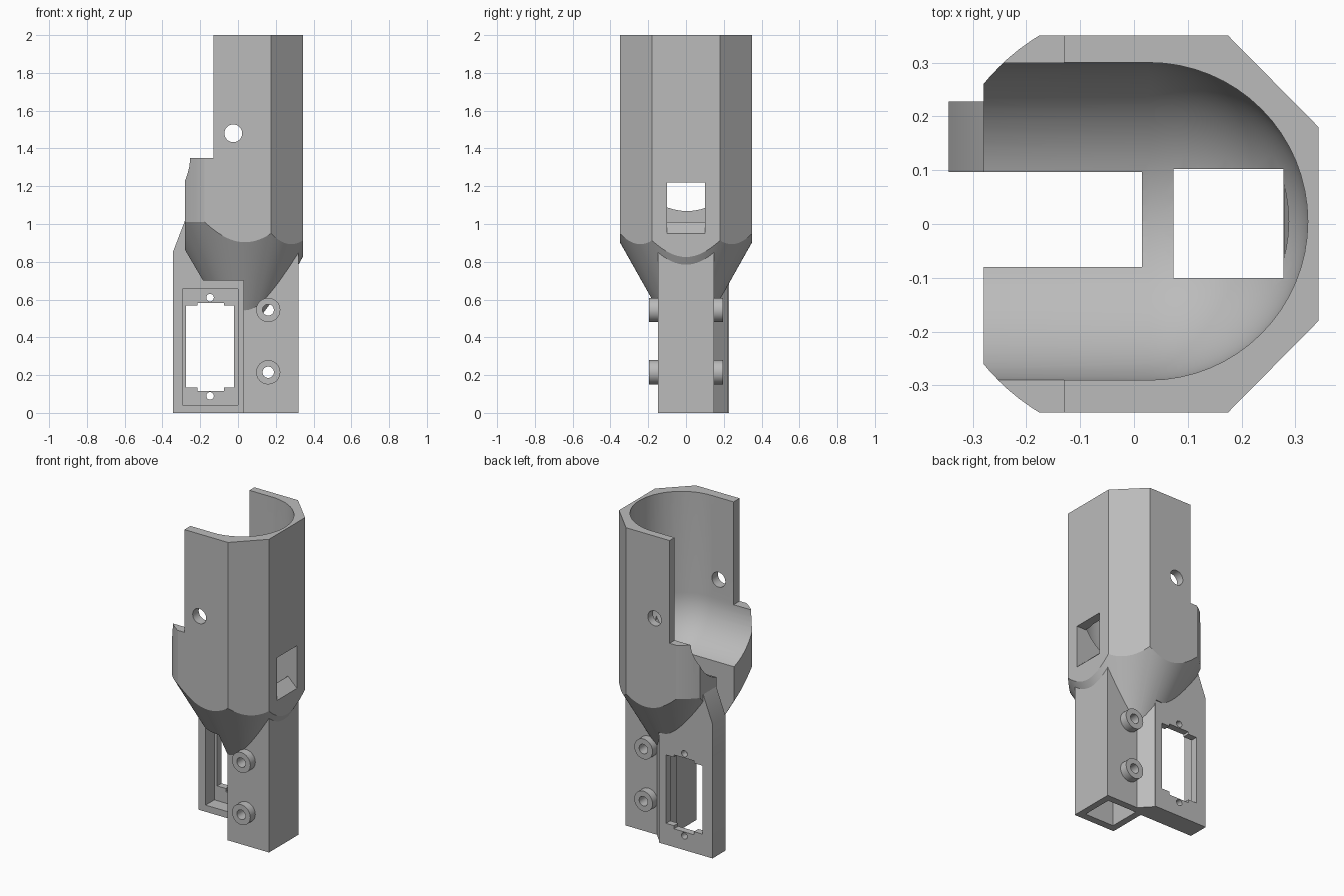
import bpy, bmesh, math
from mathutils import Vector, Matrix

cube = bpy.data.objects.get("Cube")
if cube:
    bpy.data.objects.remove(cube, do_unlink=True)

grey = bpy.data.materials.new("plain grey")
grey.use_nodes = True
grey.diffuse_color = (0.5, 0.5, 0.5, 1)
grey.node_tree.nodes["Principled BSDF"].inputs["Base Color"].default_value = (0.5, 0.5, 0.5, 1)


def finish(name, bm):
    bmesh.ops.recalc_face_normals(bm, faces=bm.faces)
    mesh = bpy.data.meshes.new(name)
    bm.to_mesh(mesh)
    bm.free()
    mesh.materials.append(grey)
    ob = bpy.data.objects.new(name, mesh)
    bpy.context.collection.objects.link(ob)
    return ob


def prism(name, points, low, high, axis="z"):
    """Extrude an outline: (x, y) along z, or (x, z) along y."""
    bm = bmesh.new()
    place = (lambda a, b, h: (a, b, h)) if axis == "z" else (lambda a, b, h: (a, h, b))
    bottom = [bm.verts.new(place(a, b, low)) for a, b in points]
    top = [bm.verts.new(place(a, b, high)) for a, b in points]
    bm.faces.new(bottom)
    bm.faces.new(top)
    n = len(points)
    for i in range(n):
        j = (i + 1) % n
        bm.faces.new((bottom[i], bottom[j], top[j], top[i]))
    return finish(name, bm)


def box(name, x0, x1, y0, y1, z0, z1):
    return prism(name, [(x0, y0), (x1, y0), (x1, y1), (x0, y1)], z0, z1)


def rod(name, x, z, radius, y0, y1, sides=40):
    circle = [(x + radius * math.cos(math.tau * i / sides),
               z + radius * math.sin(math.tau * i / sides)) for i in range(sides)]
    return prism(name, circle, y0, y1, "y")


def combine(ob, tool, operation="DIFFERENCE", keep=False):
    mod = ob.modifiers.new("cut", "BOOLEAN")
    mod.operation = operation
    mod.solver = "EXACT"
    mod.object = tool
    bpy.context.view_layer.objects.active = ob
    bpy.ops.object.modifier_apply(modifier=mod.name)
    if not keep:
        bpy.data.objects.remove(tool, do_unlink=True)


def smooth(ob):
    bpy.ops.object.select_all(action="DESELECT")
    ob.select_set(True)
    bpy.context.view_layer.objects.active = ob
    bpy.ops.object.shade_smooth_by_angle(angle=math.radians(25))


# Faceted upper body, rounded on the open side and coned underneath
body = prism("upper_body", [(-0.28, -0.35), (0.175, -0.35), (0.343, -0.18),
                            (0.343, 0.18), (0.175, 0.35), (-0.28, 0.35)], 0.3, 2)
bm = bmesh.new()
rings = []
for radius, z in ((0.01, 0.3), (0.41, 1.01), (0.41, 2.1)):
    rings.append([bm.verts.new((0.037 + radius * math.cos(math.tau * i / 96),
                                radius * math.sin(math.tau * i / 96), z)) for i in range(96)])
for lower, upper in zip(rings, rings[1:]):
    for i in range(96):
        j = (i + 1) % 96
        bm.faces.new((lower[i], lower[j], upper[j], upper[i]))
bm.faces.new(rings[0])
bm.faces.new(rings[-1])
combine(body, finish("cone_limit", bm), "INTERSECT")

# Round-bottomed cavity, swept upward and out through the open side
bm = bmesh.new()
bmesh.ops.create_uvsphere(bm, u_segments=64, v_segments=32, radius=0.295)
lower = [v.co.copy() for v in bm.verts if v.co.z < 0.001]
bm.clear()
for shift in ((0, 0), (-0.8, 0), (0, 0.9), (-0.8, 0.9)):
    for co in lower:
        if shift[1] == 0 or co.z > -0.001:
            bm.verts.new(co + Vector((0.028 + shift[0], 0.005, 1.36 + shift[1])))
hull = bmesh.ops.convex_hull(bm, input=bm.verts)
loose = [v for v in bm.verts if not v.link_faces]
bmesh.ops.delete(bm, geom=loose, context="VERTS")
combine(body, finish("cavity", bm))

# Open side, underside trim and central slot
combine(body, box("side_opening", -0.6, -0.13, -0.6, 0.6, 1.35, 2.2))
combine(body, box("underside_trim", -0.6, 0.03, -0.6, 0.6, 0.1, 0.7))
combine(body, box("slot", -0.6, 0.015, -0.08, 0.097, 0.2, 1.6))

# Cross pin holes and the cable window with its sloped sill
combine(body, rod("pin_hole", -0.025, 1.48, 0.047, -0.6, 0.6))
combine(body, prism("window", [(0.2, 1.01), (0.28, 1.01), (0.343, 0.95), (0.4, 0.95),
                               (0.4, 1.22), (0.2, 1.22)], -0.1, 0.1, "y"))

# Square socket tube
tube = box("square_socket", 0.03, 0.32, -0.147, 0.147, 0, 0.88)
shaft = box("shaft", 0.073, 0.278, -0.1, 0.102, -0.2, 1.3)
combine(body, shaft, keep=True)
combine(tube, shaft)

# Screw bosses on both sides of the socket
for height, level in ((0.215, "lower"), (0.545, "upper")):
    combine(tube, rod("screw_hole", 0.16, height, 0.03, -0.4, 0.4))
    for y0, y1, side in ((-0.197, -0.146, "front"), (0.146, 0.197, "back")):
        boss = rod(f"{level}_{side}_boss", 0.16, height, 0.064, y0, y1)
        combine(boss, rod("boss_hole", 0.16, height, 0.03, -0.4, 0.4))
        smooth(boss)

# Mounting plate with a recessed pocket, stepped cutout and screw holes
plate = prism("mounting_plate", [(-0.345, 0), (0.03, 0), (0.03, 1.02), (-0.28, 1.02),
                                 (-0.345, 0.85)], 0.097, 0.228, "y")
combine(plate, box("pocket", -0.295, 0, 0, 0.185, 0.042, 0.655))
combine(plate, box("cutout", -0.275, -0.02, 0, 0.4, 0.135, 0.568))
combine(plate, box("cutout_notch", -0.215, -0.075, 0, 0.4, 0.115, 0.583))
for height in (0.09, 0.61):
    combine(plate, rod("plate_hole", -0.148, height, 0.02, 0, 0.4, 24))

# Sloped gusset joining plate and socket
prism("corner_gusset", [(0.029, 0.12), (0.1, 0.12), (0.1, 0.147), (0.029, 0.222)], 0, 0.78)

for part in (body, tube, plate):
    smooth(part)
